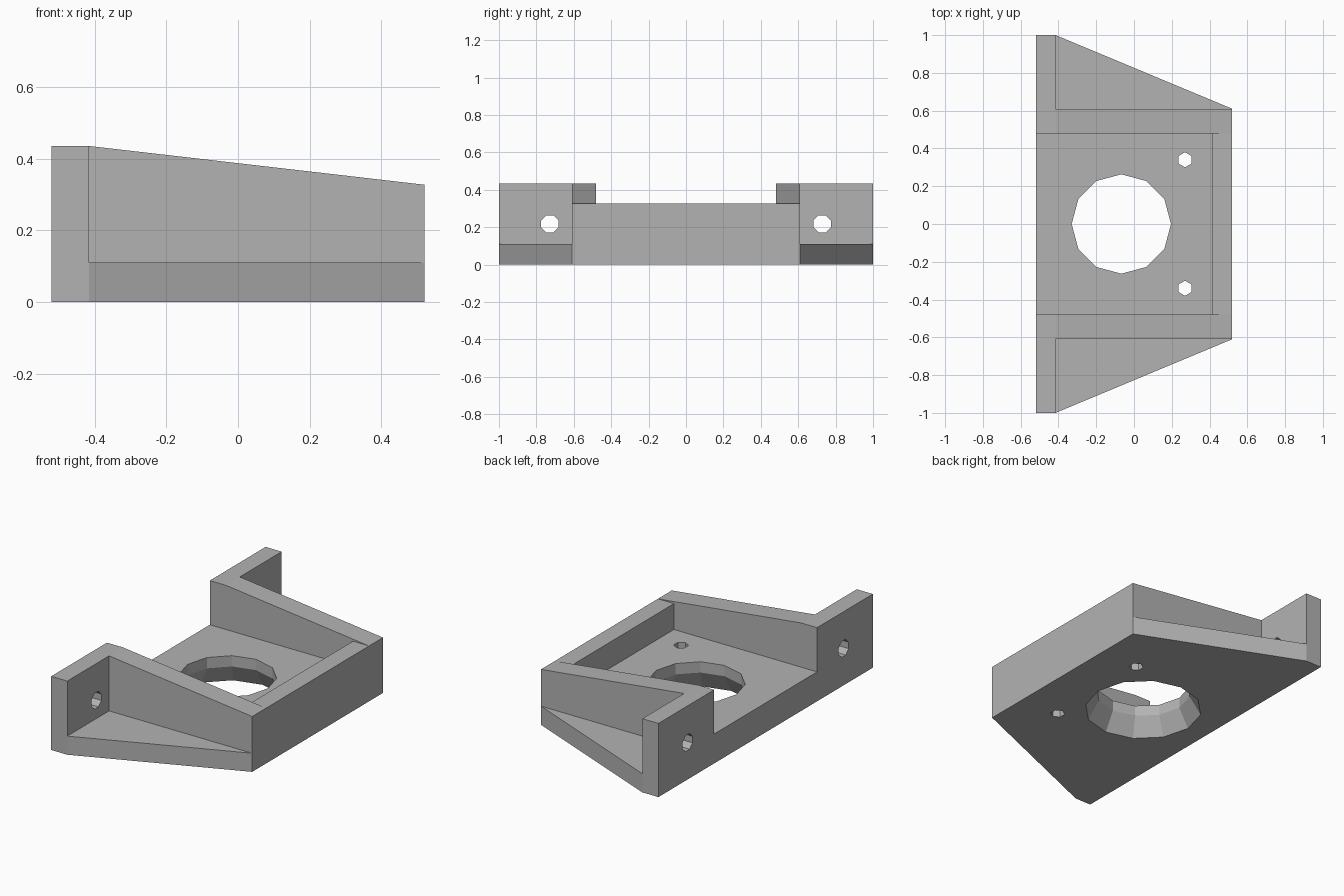
import bpy, bmesh, math

cube = bpy.data.objects.get("Cube")
if cube:
    bpy.data.objects.remove(cube, do_unlink=True)

grey = bpy.data.materials.new("plain grey")
grey.use_nodes = True
color = (0.45, 0.45, 0.45, 1)
grey.diffuse_color = color
grey.node_tree.nodes["Principled BSDF"].inputs["Base Color"].default_value = color


def loft(name, rings, axis):
    """Closed solid through rings, given as (points, position along axis)."""
    place = {"x": lambda a, b, t: (t, a, b),
             "y": lambda a, b, t: (a, t, b),
             "z": lambda a, b, t: (a, b, t)}[axis]
    bm = bmesh.new()
    loops = [[bm.verts.new(place(a, b, t)) for a, b in pts] for pts, t in rings]
    for low, high in zip(loops, loops[1:]):
        for i in range(len(low)):
            j = (i + 1) % len(low)
            bm.faces.new((low[i], low[j], high[j], high[i]))
    bm.faces.new(loops[0])
    bm.faces.new(loops[-1])
    bmesh.ops.recalc_face_normals(bm, faces=bm.faces)
    mesh = bpy.data.meshes.new(name)
    bm.to_mesh(mesh)
    bm.free()
    mesh.materials.append(grey)
    obj = bpy.data.objects.new(name, mesh)
    bpy.context.collection.objects.link(obj)
    return obj


def prism(name, pts, axis, lo, hi):
    return loft(name, [(pts, lo), (pts, hi)], axis)


def rect(a0, a1, b0, b1):
    return [(a0, b0), (a1, b0), (a1, b1), (a0, b1)]


def ngon(cx, cy, r, sides, turn=0):
    step = math.tau / sides
    return [(cx + r * math.cos(turn + i * step), cy + r * math.sin(turn + i * step))
            for i in range(sides)]


# Main dimensions
back, flange, wall, front = -0.52, -0.415, 0.415, 0.52
outer, inner = 0.61, 0.48
plate, floor, low_top, top = 0.11, 0.174, 0.327, 0.435

# Solid block with the plan outline of the bracket
half = [(front, outer), (flange, 1), (back, 1)]
outline = half + [(x, -y) for x, y in reversed(half)]
bracket = prism("mounting_bracket", outline, "z", 0, top)

# Sloping top, open tray and lowered front wall
slope = (low_top - top) / (front - flange)
cutters = [
    prism("slope_cutter", [(flange, top), (0.7, top + slope * (0.7 - flange)),
                           (0.7, 0.7), (flange, 0.7)], "y", -2, 2),
    prism("tray_cutter", rect(-1, wall, -inner, inner), "z", floor, 1),
    prism("front_wall_cutter", rect(0, 1, -inner, inner), "z", low_top, 1),
]

# Large hole, flared towards the underside
r_top, r_low, cx = 0.263, 0.325, -0.067
flare = (r_low - r_top) / plate
cutters.append(loft("centre_hole_cutter", [
    (ngon(cx, 0, r_low + 0.1 * flare, 12), -0.1),
    (ngon(cx, 0, r_top, 12), plate),
    (ngon(cx, 0, r_top, 12), 0.3)], "z"))

# Side pockets, screw holes and flange holes on both sides
for side in (-1, 1):
    cutters += [
        prism("pocket_cutter", rect(flange, 1, side * outer, side * 1.5), "z", plate, 1),
        prism("screw_hole_cutter", ngon(0.27, side * 0.34, 0.04, 6, math.pi / 6), "z", -0.1, 0.3),
        prism("flange_hole_cutter", ngon(side * 0.728, 0.218, 0.05, 8, math.pi / 8), "x", -0.7, -0.3),
    ]

for cutter in cutters:
    cutter.hide_render = True
    mod = bracket.modifiers.new(cutter.name, "BOOLEAN")
    mod.operation = "DIFFERENCE"
    mod.solver = "EXACT"
    mod.object = cutter

# Bake the cuts and drop the cutters
depsgraph = bpy.context.evaluated_depsgraph_get()
result = bpy.data.meshes.new_from_object(bracket.evaluated_get(depsgraph))
bracket.modifiers.clear()
bracket.data = result
for cutter in cutters:
    bpy.data.objects.remove(cutter, do_unlink=True)
